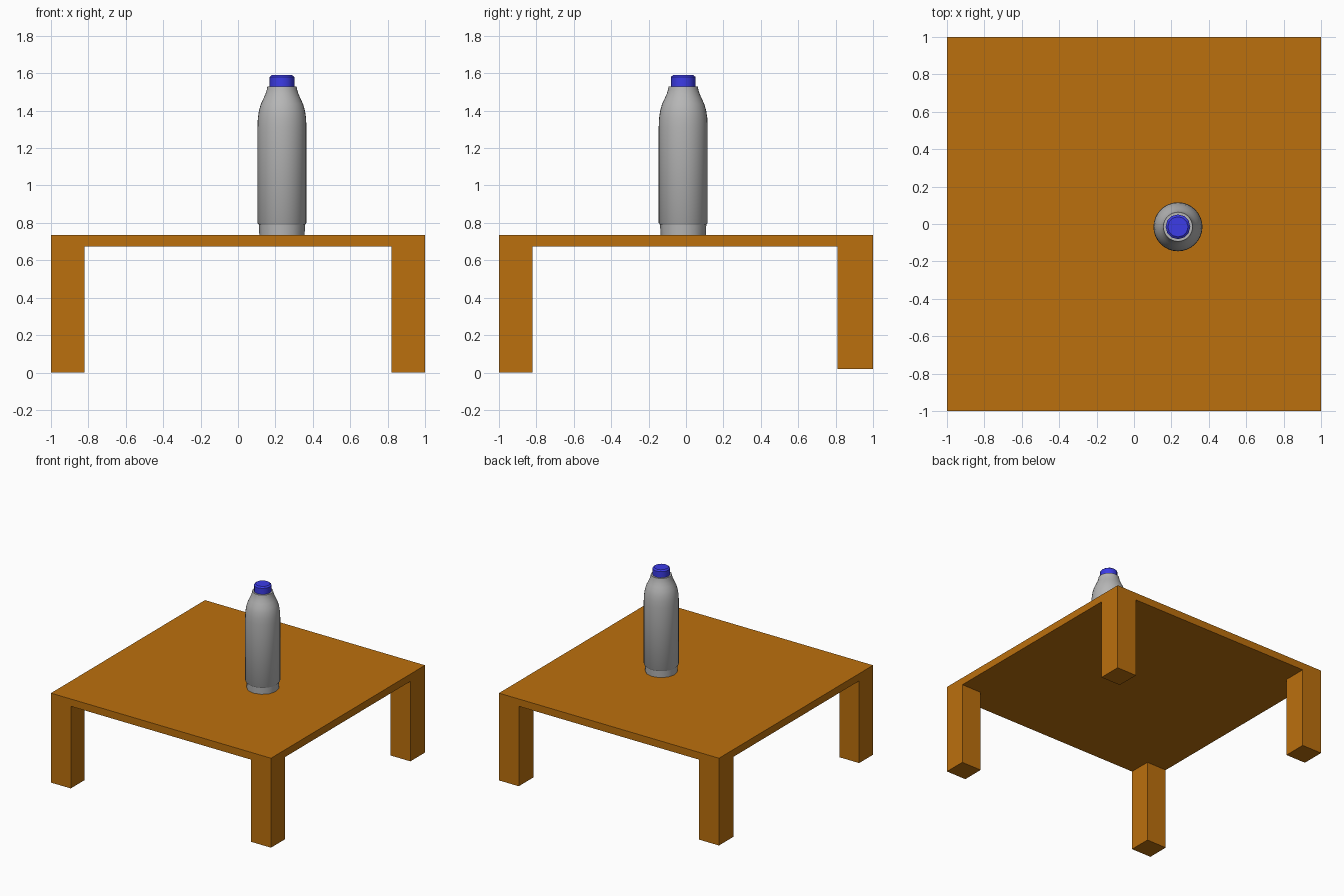
import bpy, bmesh, math

if "Cube" in bpy.data.objects:
    bpy.data.objects.remove(bpy.data.objects["Cube"])

CX, CY = 0.235, -0.015   # bottle axis
TOP, UNDER = 0.735, 0.675  # table slab heights


def material(name, color):
    m = bpy.data.materials.new(name)
    m.diffuse_color = color
    m.use_nodes = True
    m.node_tree.nodes["Principled BSDF"].inputs["Base Color"].default_value = m.diffuse_color
    return m


def make_object(name, bm, mat=None, smooth=None):
    bmesh.ops.recalc_face_normals(bm, faces=bm.faces)
    me = bpy.data.meshes.new(name)
    bm.to_mesh(me)
    bm.free()
    ob = bpy.data.objects.new(name, me)
    bpy.context.collection.objects.link(ob)
    if mat:
        me.materials.append(mat)
    if smooth:
        bpy.ops.object.select_all(action='DESELECT')
        ob.select_set(True)
        bpy.context.view_layer.objects.active = ob
        bpy.ops.object.shade_smooth_by_angle(angle=math.radians(smooth))
    return ob


def lathe(name, profile, sides, mat=None, smooth=None):
    """Stack rings of (radius, z) and close both ends."""
    bm = bmesh.new()
    rings = []
    for r, z in profile:
        rings.append([bm.verts.new((CX + r * math.cos(2 * math.pi * i / sides),
                                    CY + r * math.sin(2 * math.pi * i / sides), z))
                      for i in range(sides)])
    for a, b in zip(rings, rings[1:]):
        for i in range(sides):
            j = (i + 1) % sides
            bm.faces.new((a[i], a[j], b[j], b[i]))
    bm.faces.new(rings[0][::-1])
    bm.faces.new(rings[-1])
    return make_object(name, bm, mat, smooth)


wood = material("wood", (0.50, 0.16, 0.004, 1))
blue = material("blue_cap", (0.045, 0.045, 0.8, 1))
grey = material("grey_plastic", (0.47, 0.47, 0.47, 1))

# Table: one slab with the corner cells of its underside extruded into legs
xs, ys = (-1, -0.82, 0.82, 1), (-1, -0.82, 0.81, 1)
bm = bmesh.new()
low = [[bm.verts.new((x, y, UNDER)) for y in ys] for x in xs]
cells = {(i, j): bm.faces.new((low[i][j], low[i][j + 1], low[i + 1][j + 1], low[i + 1][j]))
         for i in range(3) for j in range(3)}
rim = [e for e in bm.edges if e.is_boundary]
side = bmesh.ops.extrude_edge_only(bm, edges=rim)["geom"]
for v in (g for g in side if isinstance(g, bmesh.types.BMVert)):
    v.co.z = TOP
bmesh.ops.contextual_create(bm, geom=[g for g in side if isinstance(g, bmesh.types.BMEdge)
                                      and g.is_boundary])
for i in (0, 2):
    for j, foot_z in ((0, 0.0), (2, 0.018)):   # back legs are a touch shorter
        leg = bmesh.ops.extrude_discrete_faces(bm, faces=[cells[i, j]])["faces"][0]
        for v in leg.verts:
            v.co.z = foot_z
bmesh.ops.remove_doubles(bm, verts=bm.verts, dist=1e-5)
make_object("table", bm, wood)

# Bottle foot, slightly narrower than the body
lathe("bottle_foot", [(0.121, TOP), (0.124, 0.80)], 12, grey, smooth=40)

# Bottle body with rounded shoulder and short neck lip
lathe("bottle_body", [(0.124, 0.79), (0.131, 0.80), (0.131, 1.31), (0.129, 1.36),
                      (0.123, 1.40), (0.113, 1.435), (0.099, 1.465), (0.088, 1.49),
                      (0.081, 1.512), (0.078, 1.53)], 32, grey, smooth=40)

# Screw cap with a slightly crowned top
lathe("bottle_cap", [(0.066, 1.525), (0.066, 1.58), (0.054, 1.59)], 12, blue, smooth=35)
